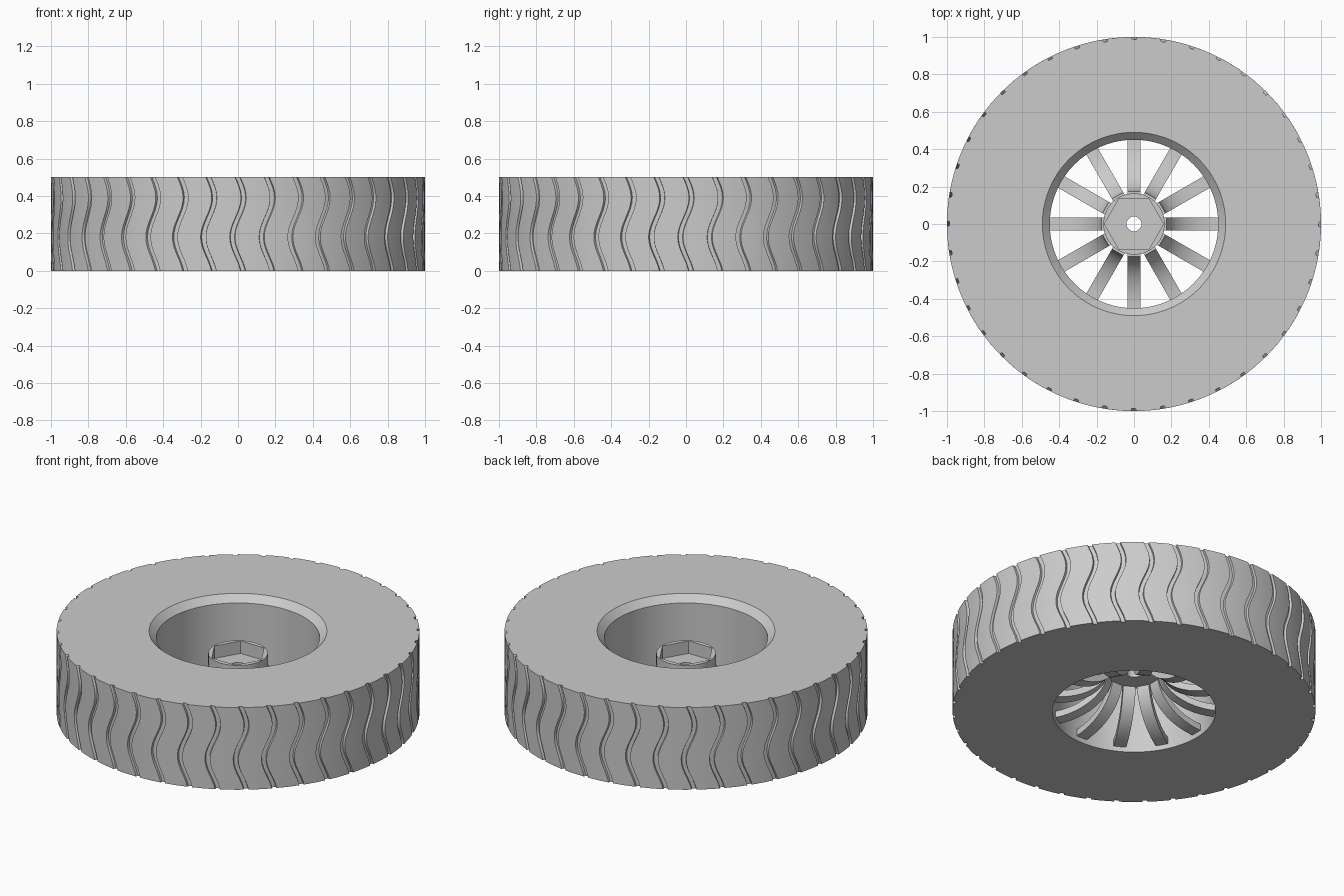
import bpy, math
from math import sin, cos, pi, radians

cube = bpy.data.objects.get("Cube")
if cube:
    bpy.data.objects.remove(cube, do_unlink=True)

grey = bpy.data.materials.new("plain grey")
grey.use_nodes = True
colour = (0.6, 0.6, 0.6, 1)
grey.diffuse_color = colour
grey.node_tree.nodes["Principled BSDF"].inputs["Base Color"].default_value = colour


def loft(name, rings, close_loop=True, angle=30):
    """Skin a list of equal-length rings; close_loop joins last ring to first."""
    n = len(rings[0])
    verts = [p for ring in rings for p in ring]
    count = len(rings)
    faces = []
    for k in range(count if close_loop else count - 1):
        a, b = k * n, (k + 1) % count * n
        for i in range(n):
            j = (i + 1) % n
            faces.append((a + i, a + j, b + j, b + i))
    if not close_loop:
        faces += [tuple(reversed(range(n))), tuple(range((count - 1) * n, count * n))]
    mesh = bpy.data.meshes.new(name)
    mesh.from_pydata(verts, [], faces)
    mesh.materials.append(grey)
    obj = bpy.data.objects.new(name, mesh)
    bpy.context.collection.objects.link(obj)
    bpy.ops.object.select_all(action="DESELECT")
    obj.select_set(True)
    bpy.context.view_layer.objects.active = obj
    bpy.ops.object.mode_set(mode="EDIT")
    bpy.ops.mesh.select_all(action="SELECT")
    bpy.ops.mesh.normals_make_consistent(inside=False)
    bpy.ops.object.mode_set(mode="OBJECT")
    bpy.ops.object.shade_smooth_by_angle(angle=radians(angle))
    return obj


def polar(r, a, z):
    return (r * cos(a), r * sin(a), z)


# Tyre: wavy grooves are part of the outer wall columns
GROOVES, HEIGHT, ROWS = 40, 0.5, 24
HALF, DEPTH = 0.014, 0.014
pitch = 2 * pi / GROOVES
columns = []
for g in range(GROOVES):
    a = g * pitch
    columns += [(a - HALF, 1), (a - HALF * 0.8, 1 - DEPTH), (a + HALF * 0.8, 1 - DEPTH),
                (a + HALF, 1), (a + pitch * 0.36, 1), (a + pitch * 0.64, 1)]


def wave(z):
    return -0.03 * cos(2 * pi * (z - 0.18) / 0.42)


tyre = []
for k in range(ROWS + 1):
    z = HEIGHT * k / ROWS
    tyre.append([polar(r, a + wave(z), z) for a, r in columns])
for r, z in [(0.49, HEIGHT), (0.45, HEIGHT - 0.04), (0.45, 0)]:
    tyre.append([polar(r, a, z) for a, _ in columns])
loft("tyre", tyre)

# Hub: round boss with a hexagonal socket and a through hole
SIDES = 24


def hub_ring(r, z, hexagon=False):
    ring = []
    for i in range(SIDES):
        a = 2 * pi * i / SIDES
        rr = r * cos(pi / 6) / cos(a % (pi / 3) - pi / 6) if hexagon else r
        ring.append(polar(rr, a, z))
    return ring


loft("hub", [hub_ring(0.165, 0.24), hub_ring(0.165, 0.366),
             hub_ring(0.158, 0.366, True), hub_ring(0.158, 0.29, True),
             hub_ring(0.04, 0.29), hub_ring(0.04, 0.24)])

# Spokes: flared bars sweeping from the hub down to the rim
SPOKES, STEPS, WIDE = 12, 12, 0.035
for s in range(SPOKES):
    rings = []
    for k in range(STEPS + 1):
        t = pi / 2 * k / STEPS
        top = (0.455 - 0.28 * cos(t), 0.27 - 0.20 * sin(t))
        low = (0.455 - 0.315 * cos(t), 0.27 - 0.24 * sin(t))
        rings.append([(top[0], -WIDE, top[1]), (top[0], WIDE, top[1]),
                      (low[0], WIDE, low[1]), (low[0], -WIDE, low[1])])
    spoke = loft("spoke_%02d" % (s + 1), rings, close_loop=False)
    spoke.rotation_euler.z = 2 * pi * s / SPOKES
